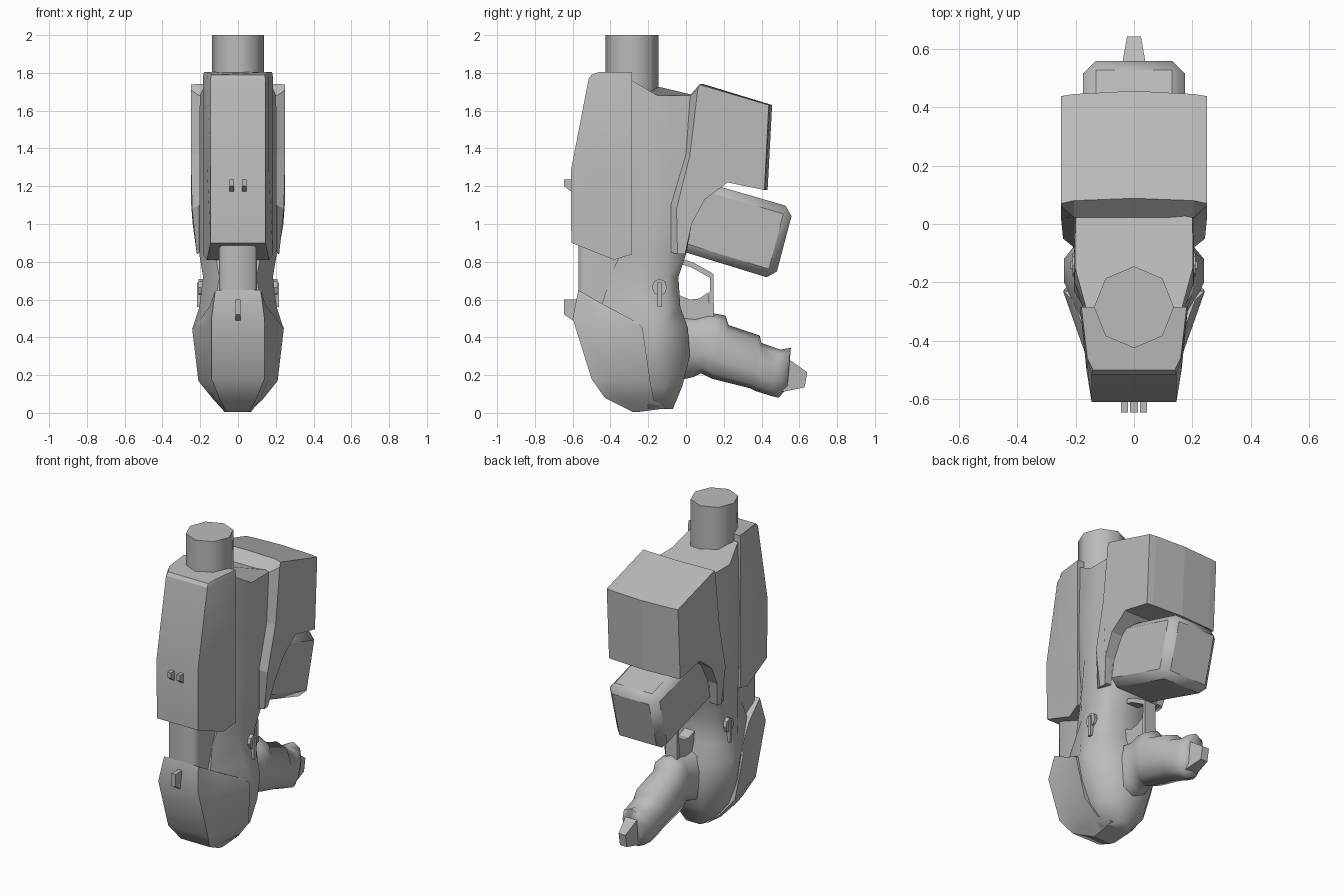
import bpy, bmesh, math
from mathutils import Vector

cube = bpy.data.objects.get("Cube")
if cube:
    bpy.data.objects.remove(cube, do_unlink=True)

grey = bpy.data.materials.new("plain grey")
grey.use_nodes = True
grey.diffuse_color = (0.5, 0.5, 0.5, 1)
grey.node_tree.nodes["Principled BSDF"].inputs["Base Color"].default_value = (0.5, 0.5, 0.5, 1)


def loft(name, rings, smooth=None, bevel=0):
    """Skin a row of equal closed rings and cap both ends."""
    bm = bmesh.new()
    rows = [[bm.verts.new(p) for p in ring] for ring in rings]
    for a, b in zip(rows, rows[1:]):
        for i in range(len(a)):
            j = (i + 1) % len(a)
            bm.faces.new((a[i], a[j], b[j], b[i]))
    bm.faces.new(rows[0])
    bm.faces.new(rows[-1])
    bmesh.ops.recalc_face_normals(bm, faces=bm.faces)
    mesh = bpy.data.meshes.new(name)
    bm.to_mesh(mesh)
    bm.free()
    mesh.materials.append(grey)
    ob = bpy.data.objects.new(name, mesh)
    bpy.context.collection.objects.link(ob)
    if bevel:
        mod = ob.modifiers.new("Bevel", "BEVEL")
        mod.width, mod.segments = bevel, 1
    if smooth:
        bpy.ops.object.select_all(action="DESELECT")
        ob.select_set(True)
        bpy.context.view_layer.objects.active = ob
        bpy.ops.object.shade_smooth_by_angle(angle=math.radians(smooth))
    return ob


def mirrored(half):
    return half + [(-x, y, z) for x, y, z in reversed(half)]


def prism(name, profile, x0, x1, **kw):
    return loft(name, [[(x, y, z) for y, z in profile] for x in (x0, x1)], **kw)


# Barrel: eight-sided tube
octagon = [(math.cos(i * math.pi / 4), math.sin(i * math.pi / 4)) for i in range(8)]
loft("barrel", [[(.137 * c, -.285 + .14 * s, z) for c, s in octagon] for z in (1.5, 2)], smooth=50)

# Front slide: tapered shell with a sloping lower edge
loft("slide", [mirrored(r) for r in (
    [(.14, -.5, 1.79), (.16, -.46, 1.805), (.18, -.285, 1.805)],
    [(.145, -.515, 1.77), (.163, -.46, 1.78), (.185, -.285, 1.78)],
    [(.145, -.61, 1.28), (.163, -.5, 1.28), (.185, -.285, 1.28)],
    [(.145, -.607, .9), (.165, -.38, .81), (.185, -.285, .84)])], smooth=25)

# Column between slide and front cover
loft("front_column", [mirrored([(.085, -.57, z), (.1, -.54, z), (.1, -.3, z)]) for z in (.5, 1)], smooth=70)

# Main frame, from the rounded bottom to the flat shoulder
sections = [
    (.02, .04, -.28, .08, -.2, -.14, .05, -.07),
    (.14, .1, -.4, .17, -.2, -.12, .1, -.02),
    (.3, .12, -.42, .22, -.2, -.12, .13, .02),
    (.45, .12, -.45, .24, -.2, -.12, .13, .01),
    (.56, .12, -.45, .205, -.23, -.1, .12, -.03),
    (.72, .1, -.4, .185, -.25, -.1, .13, -.04),
    (.84, .12, -.35, .205, -.23, -.1, .17, 0),
    (1.1, .165, -.3, .205, -.2, -.1, .19, .05),
    (1.37, .17, -.3, .205, -.2, -.1, .2, .05),
    (1.68, .165, -.285, .202, -.15, -.08, .2, .05)]
loft("frame", [mirrored([(wf, yf, z + (.08 if z > 1.6 else 0)), (w, y1, z), (w, y2, z), (wb, yb, z)])
               for z, wf, yf, w, y1, y2, wb, yb in sections], smooth=60)

# Front cover below the column
loft("front_cover", [mirrored(r) for r in (
    [(.12, -.57, .65), (.15, -.42, .565), (.21, -.26, .48)],
    [(.14, -.6, .5), (.165, -.45, .47), (.243, -.23, .45)],
    [(.14, -.5, .18), (.165, -.38, .18), (.21, -.19, .17)],
    [(.1, -.43, .08), (.115, -.35, .07), (.13, -.17, .07)],
    [(.06, -.28, .005), (.07, -.25, .005), (.08, -.1, .025)])], smooth=32)

# Rear housing: outer half-width, outer (y, z), inner (y, z) around the side outline
outline = [
    (.25, .07, 1.738, .08, 1.742), (.25, .062, 1.71, .022, 1.68), (.25, .02, 1.36, 0, 1.37),
    (.243, -.05, 1.08, -.08, 1.1), (.218, -.045, .84, -.08, .85), (.213, -.005, .84, 0, .85),
    (.24, .03, 1, .03, 1), (.25, .1, 1.13, .1, 1.13), (.25, .22, 1.22, .22, 1.22),
    (.25, .415, 1.18, .42, 1.18), (.25, .438, 1.63, .445, 1.63)]
outer = [(w, y, z) for w, y, z, _, _ in outline]
inner = [(.206, y, z) for _, _, _, y, z in outline]
middle = [(0, y, z) for _, y, z in inner]
middle[0] = (0, .088, 1.742)
middle[-2:] = [(0, .432, 1.18), (0, .456, 1.63)]


def flip(ring):
    return [(-x, y, z) for x, y, z in ring]


loft("rear_housing", [outer, inner, middle, flip(inner), flip(outer)])

# Rounded block under the housing
prism("rear_block", [(-.02, 1.255), (.57, 1.085), (.47, .705), (-.1, .88)], -.175, .175, bevel=.045, smooth=60)

# Grip: rings spanning an upper point, a lower point and a half-width
grip = [
    (-.05, .52, -.05, .17, .12), (.05, .51, .04, .19, .1), (.13, .53, .08, .21, .1),
    (.21, .515, .12, .19, .11), (.225, .465, .14, .18, .11), (.39, .41, .34, .13, .11),
    (.4, .37, .37, .115, .105), (.5, .335, .45, .09, .1), (.555, .345, .49, .08, .075),
    (.55, .28, .535, .13, .06)]


def grip_ring(yt, zt, yb, zb, w):
    top, low = Vector((0, yt, zt)), Vector((0, yb, zb))
    ring = []
    for i in range(10):
        a = i * math.tau / 10
        side = w * math.copysign(abs(math.sin(a)) ** .7, math.sin(a))
        p = top.lerp(low, .5 - .5 * math.cos(a))
        ring.append((side, p.y, p.z))
    return ring


loft("grip", [grip_ring(*g) for g in grip], smooth=65)
loft("grip_tip", [[(-w, yt, zt), (w, yt, zt), (w, yb, zb), (-w, yb, zb)] for w, yt, zt, yb, zb in
                  ((.04, .5, .31, .48, .11), (.04, .55, .28, .53, .115), (.024, .642, .215, .628, .135))])

# Trigger guard strip and trigger
prism("trigger_guard", [(-.02, .815), (.04, .795), (.13, .745), (.145, .735), (.148, .5), (.115, .5),
                        (.125, .6), (.127, .715), (.03, .77), (-.02, .785)], -.04, .04)
prism("trigger", [(-.06, .64), (-.03, .62), (.02, .6), (.07, .605), (.12, .64), (.125, .48), (-.06, .48)],
      -.035, .035)

# Side levers and the pair of slide sights
for side, s in (("left", 1), ("right", -1)):
    prism(side + "_lever_hub", [(-.14 + .04 * c, .665 + .045 * q) for c, q in octagon], s * .16, s * .21)
    prism(side + "_lever_arm", [(-.152, .56), (-.128, .56), (-.128, .69), (-.152, .69)], s * .17, s * .218)
    prism(side + "_slide_sight", [(-.645, 1.235), (-.58, 1.235), (-.58, 1.165), (-.605, 1.17), (-.645, 1.2)],
          s * .02, s * .045)

# Lower sight on the cover
prism("lower_sight", [(-.645, .6), (-.56, .6), (-.56, .48), (-.6, .49), (-.645, .52)], -.014, .014)
